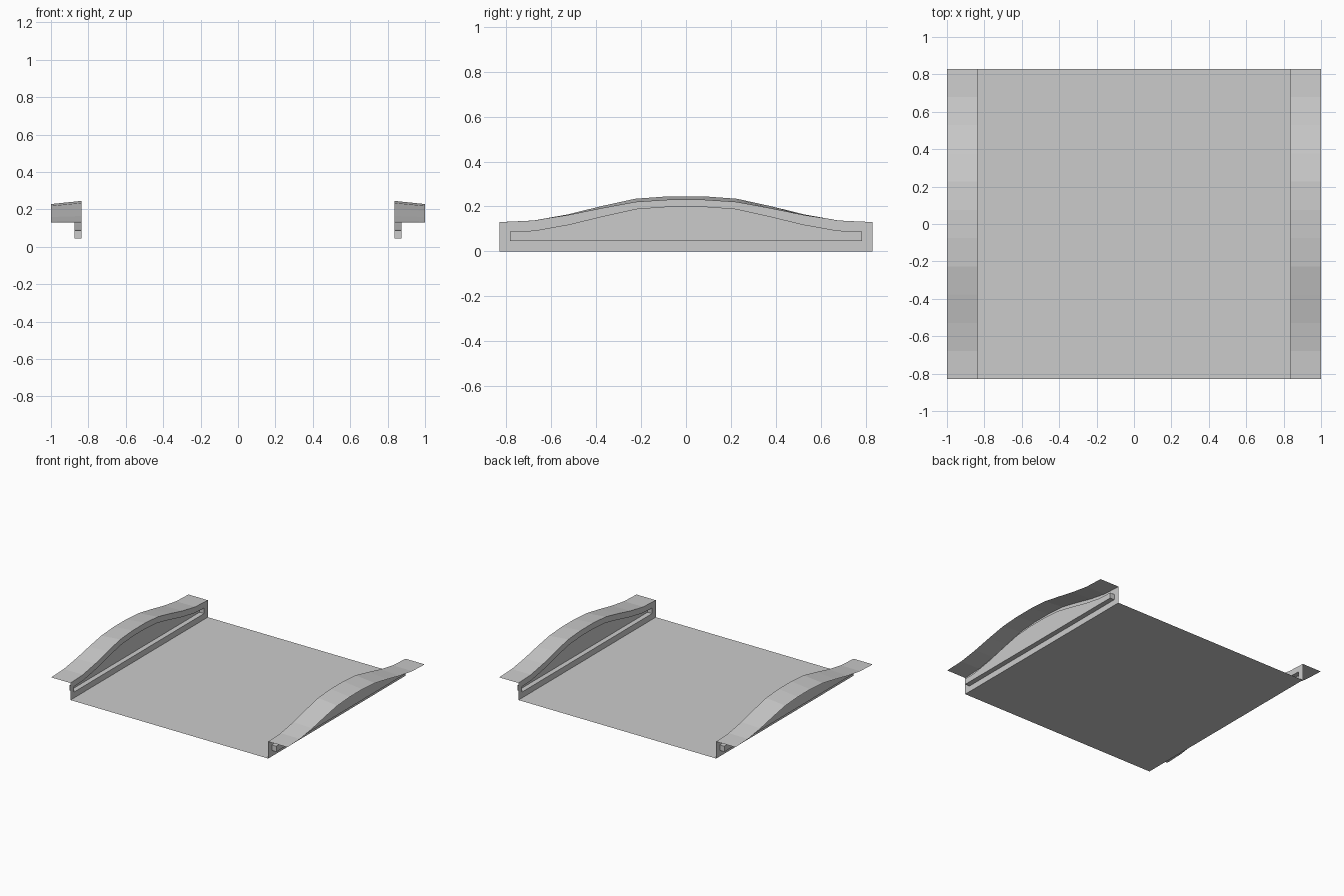
import bpy, bmesh
from mathutils import Vector

if "Cube" in bpy.data.objects:
    bpy.data.objects.remove(bpy.data.objects["Cube"])

WALL_X, HALF_Y = 0.837, 0.83
# Half profile from the end to the middle: crest heights at wall and at flange rim
WALL_Z = [0.13, 0.137, 0.164, 0.201, 0.234, 0.245]
RIM_Z = [0.13, 0.136, 0.159, 0.19, 0.218, 0.228]
wall_z = WALL_Z + WALL_Z[::-1]
rim_z = RIM_Z + RIM_Z[::-1]
ys = [-HALF_Y + i * 2 * HALF_Y / 11 for i in range(12)]


def finish(name, bm, mirror=False):
    mesh = bpy.data.meshes.new(name)
    bm.to_mesh(mesh)
    bm.free()
    ob = bpy.data.objects.new(name, mesh)
    bpy.context.collection.objects.link(ob)
    if mirror:
        ob.modifiers.new("Mirror", 'MIRROR').use_axis[0] = True
    return ob


# Floor: single flat sheet
bm = bmesh.new()
bm.faces.new([bm.verts.new((x, y, 0)) for x, y in
              ((-WALL_X, -HALF_Y), (WALL_X, -HALF_Y), (WALL_X, HALF_Y), (-WALL_X, HALF_Y))])
finish("floor", bm)

# Side walls: arched panel, inset and pushed outward to form a shallow pocket
bm = bmesh.new()
outline = [(HALF_Y, 0), (-HALF_Y, 0)] + list(zip(ys, wall_z))
panel = bm.faces.new([bm.verts.new((WALL_X, y, z)) for y, z in outline])
bm.normal_update()
bmesh.ops.inset_individual(bm, faces=[panel], thickness=0.045, use_even_offset=True)
pocket = bmesh.ops.extrude_discrete_faces(bm, faces=[panel])["faces"][0]
bmesh.ops.translate(bm, verts=pocket.verts[:], vec=Vector((0.038, 0, 0)))
finish("side_wall", bm, mirror=True)

# Flanges: thin wavy sheets running outward from the wall crests
bm = bmesh.new()
inner = [bm.verts.new((WALL_X, y, z)) for y, z in zip(ys, wall_z)]
outer = [bm.verts.new((1.0, y, z)) for y, z in zip(ys, rim_z)]
for i in range(11):
    bm.faces.new((inner[i], outer[i], outer[i + 1], inner[i + 1]))
finish("side_flange", bm, mirror=True)
